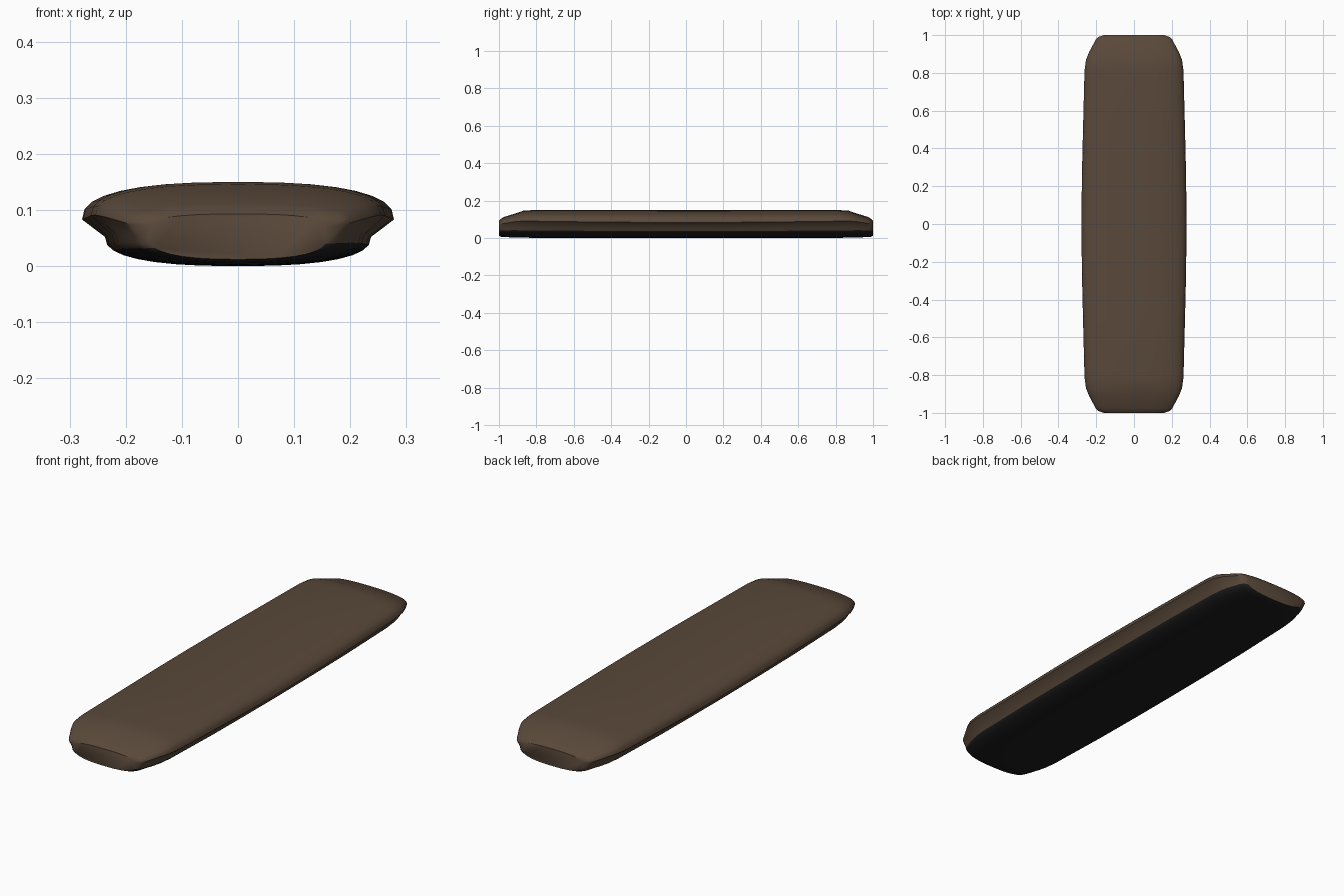
import bpy, bmesh
from math import sin, cos, pi

if "Cube" in bpy.data.objects:
    bpy.data.objects.remove(bpy.data.objects["Cube"])

def material(name, rgb):
    m = bpy.data.materials.new(name)
    m.diffuse_color = (*rgb, 1)
    m.use_nodes = True
    m.node_tree.nodes["Principled BSDF"].inputs["Base Color"].default_value = m.diffuse_color
    return m

# Half-length stations: y, rim half width, rim z, groove half width, groove z, top z, bottom z
HALF = [
    (0.00, .278, .083, .237, .052, .150, .000),
    (0.25, .276, .084, .236, .052, .150, .000),
    (0.50, .270, .086, .233, .053, .150, .000),
    (0.81, .262, .090, .224, .055, .150, .001),
    (0.87, .254, .091, .218, .056, .146, .002),
    (0.91, .238, .088, .208, .056, .132, .003),
    (0.975, .203, .078, .186, .055, .112, .005),
    (0.99, .190, .074, .176, .053, .102, .007),
    (1.00, .160, .070, .158, .050, .093, .012),
]
stations = [(-s[0], *s[1:]) for s in reversed(HALF[1:])] + HALF
N = 16

def bulge(w, z0, z1, a):
    # superellipse point: rounded shoulder with a nearly flat middle
    c, s = cos(a), sin(a)
    return (w * abs(c) ** .8 * (1 if c > 0 else -1), z0 + (z1 - z0) * abs(s) ** .8)

def section(w, zr, g, zg, top, bot):
    upper = [bulge(w, zr, top, pi * i / N) for i in range(N + 1)]
    lower = [bulge(g, zg, bot, pi - pi * i / N) for i in range(N + 1)]
    return upper + lower

# Lofted body: rounded upper, sharp rim, undercut groove, rounded underside
bm = bmesh.new()
rings = [[bm.verts.new((x, s[0], z)) for x, z in section(*s[1:])] for s in stations]
count = len(rings[0])
for r0, r1 in zip(rings, rings[1:]):
    for i in range(count):
        j = (i + 1) % count
        f = bm.faces.new((r0[i], r0[j], r1[j], r1[i]))
        f.smooth = True
        # Dark underside
        f.material_index = int(N + 2 < i < 2 * N)
for r in (rings[0], rings[-1]):
    bm.faces.new(r)
bmesh.ops.recalc_face_normals(bm, faces=bm.faces)
mesh = bpy.data.meshes.new("rounded_slab")
bm.to_mesh(mesh)
bm.free()
body = bpy.data.objects.new("rounded_slab", mesh)
bpy.context.collection.objects.link(body)
mesh.materials.append(material("brown", (.10, .065, .042)))
mesh.materials.append(material("black", (.012, .012, .013)))

bpy.context.view_layer.objects.active = body
body.select_set(True)
bpy.ops.object.shade_smooth_by_angle(angle=.7)
